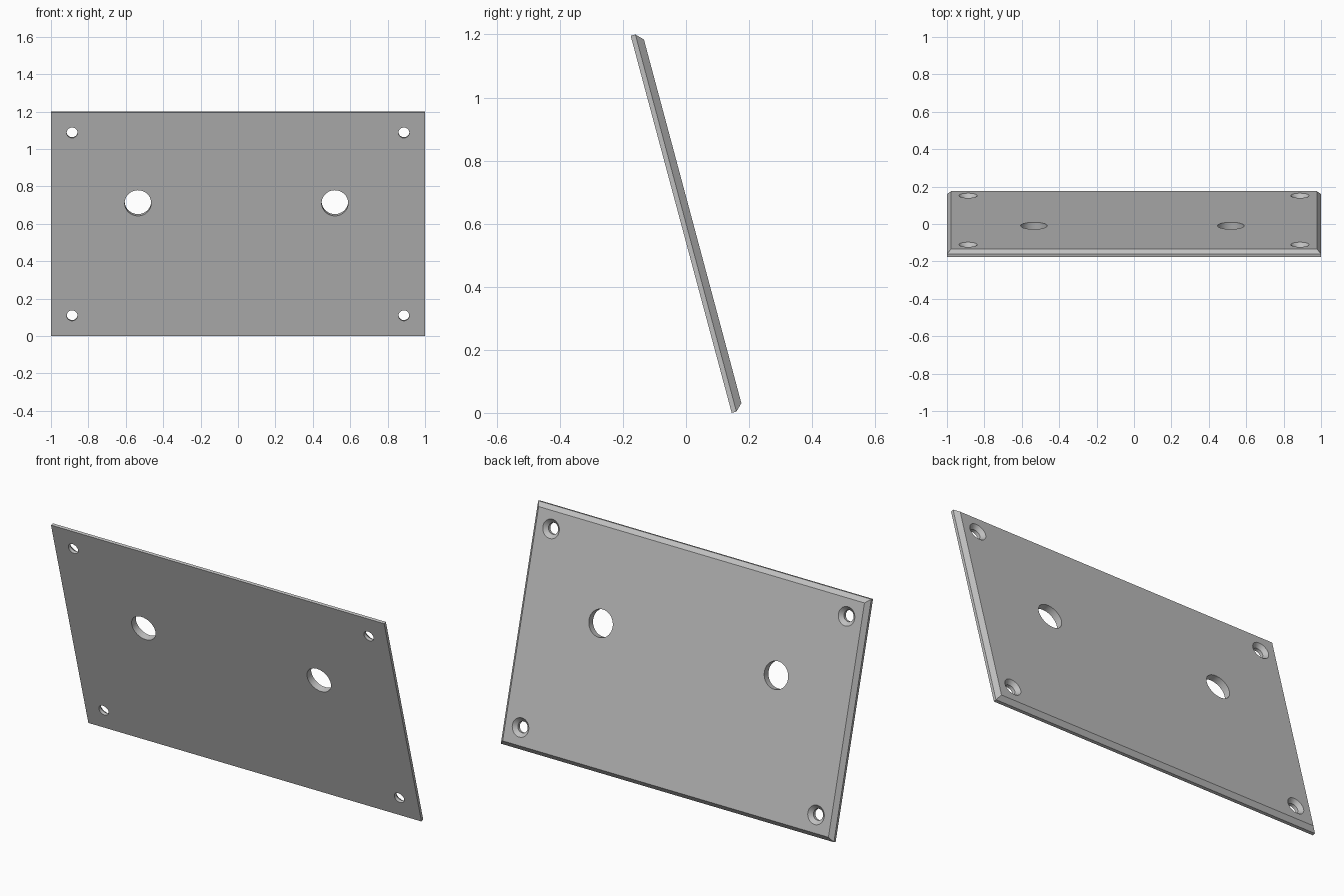
import bpy
import bmesh
import math
from mathutils import Matrix, Vector

cube = bpy.data.objects.get("Cube")
if cube:
    bpy.data.objects.remove(cube, do_unlink=True)

HALF_W, HEIGHT, THICK, CHAMFER = 1.0, 1.238, 0.0375, 0.022
TILT = math.radians(15)
INSET = 0.113
SEGMENTS = 64

grey = bpy.data.materials.new("plain grey")
grey.use_nodes = True
colour = (0.52, 0.52, 0.52, 1)
grey.diffuse_color = colour
grey.node_tree.nodes["Principled BSDF"].inputs["Base Color"].default_value = colour


def make_object(name, bm):
    bmesh.ops.recalc_face_normals(bm, faces=bm.faces)
    mesh = bpy.data.meshes.new(name)
    bm.to_mesh(mesh)
    bm.free()
    mesh.materials.append(grey)
    obj = bpy.data.objects.new(name, mesh)
    bpy.context.collection.objects.link(obj)
    return obj


def loft(bm, loops):
    """Join matching loops of points into a closed solid."""
    rings = [[bm.verts.new(p) for p in loop] for loop in loops]
    for a, b in zip(rings, rings[1:]):
        for i in range(len(a)):
            j = (i + 1) % len(a)
            bm.faces.new((a[i], a[j], b[j], b[i]))
    bm.faces.new(rings[0])
    bm.faces.new(rings[-1])


def rectangle(y, inset):
    x, low, high = HALF_W - inset, inset, HEIGHT - inset
    return [(-x, y, low), (x, y, low), (x, y, high), (-x, y, high)]


def circle(cx, cz, y, radius):
    return [(cx + radius * math.cos(a), y, cz + radius * math.sin(a))
            for a in (math.tau * i / SEGMENTS for i in range(SEGMENTS))]


# Plate with a chamfer around its back edge
bm = bmesh.new()
loft(bm, [rectangle(0, 0), rectangle(THICK - CHAMFER, 0), rectangle(THICK, CHAMFER)])
plate = make_object("mounting_plate", bm)

# Two large plain holes and four countersunk corner screw holes
bm = bmesh.new()
for x in (-0.535, 0.518):
    loft(bm, [circle(x, 0.736, y, 0.071) for y in (-0.05, 0.1)])
screw_profile = [(-0.05, 0.029), (THICK - 0.02, 0.029), (THICK, 0.049), (THICK + 0.02, 0.069)]
for x in (INSET - HALF_W, HALF_W - INSET):
    for z in (INSET, HEIGHT - INSET):
        loft(bm, [circle(x, z, y, r) for y, r in screw_profile])
cutter = make_object("hole_cutter", bm)
cutter.hide_render = True

cut = plate.modifiers.new("holes", "BOOLEAN")
cut.operation = "DIFFERENCE"
cut.solver = "EXACT"
cut.object = cutter
bpy.ops.object.select_all(action="DESELECT")
plate.select_set(True)
bpy.context.view_layer.objects.active = plate
bpy.ops.object.modifier_apply(modifier=cut.name)
bpy.data.objects.remove(cutter, do_unlink=True)

# Smooth hole walls, crisp edges
bpy.ops.object.shade_smooth_by_angle(angle=math.radians(30))

# Lean the plate forward
plate.data.transform(Matrix.Translation(Vector((0, 0.145, 0))) @ Matrix.Rotation(TILT, 4, "X"))
